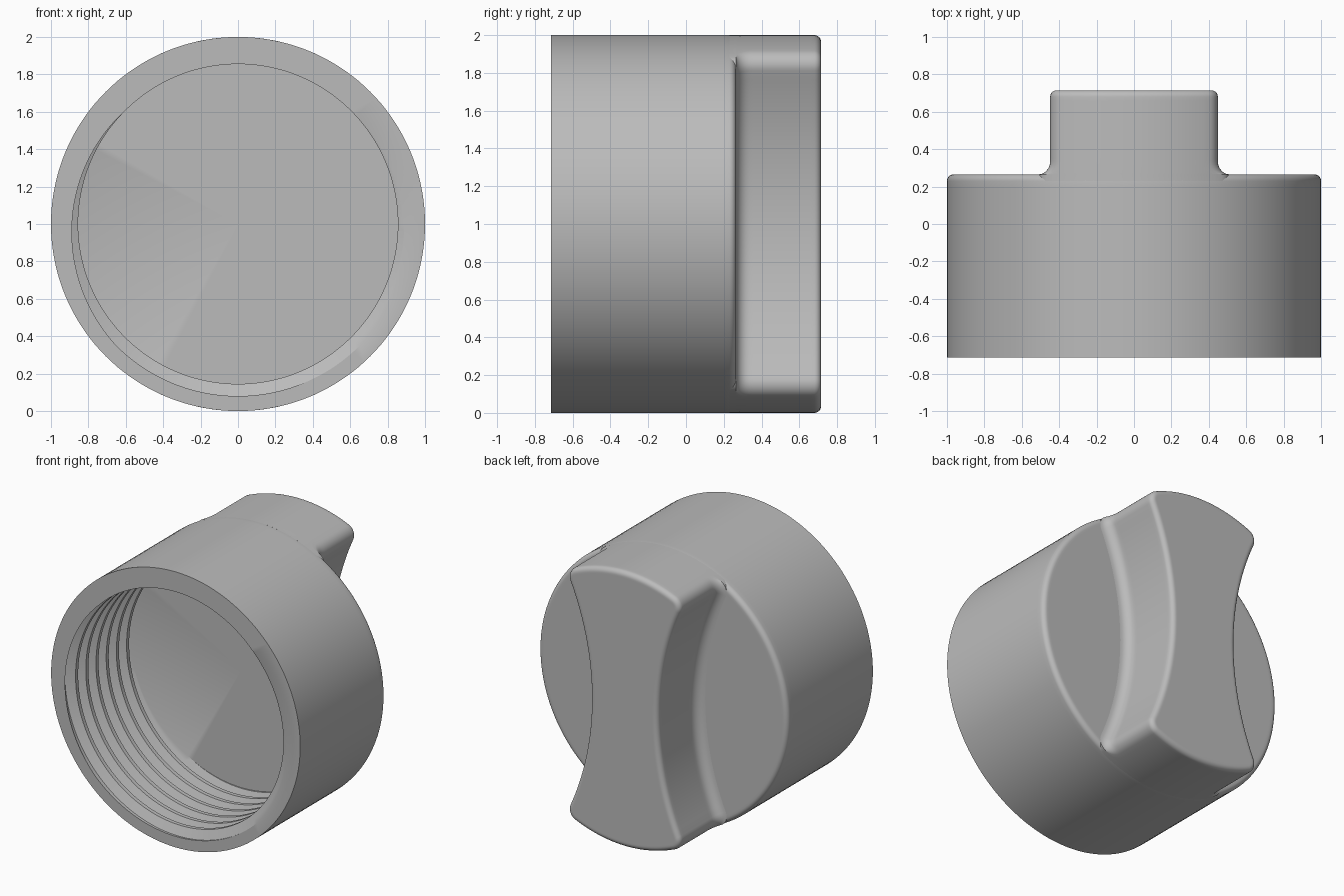
import bpy, bmesh, math
from math import sin, cos, pi, tau

if "Cube" in bpy.data.objects:
    bpy.data.objects.remove(bpy.data.objects["Cube"])

GREY = (0.5, 0.5, 0.5, 1)
mat = bpy.data.materials.new("plain grey")
mat.use_nodes = True
mat.diffuse_color = GREY
mat.node_tree.nodes["Principled BSDF"].inputs["Base Color"].default_value = GREY

FRONT, SHOULDER, BACK = -0.715, 0.265, 0.715
EDGE = 0.035      # rounding of the outer edges
STEPS = 6


def loft(name, rows, closed=False, cap=False):
    """Skin rows of equal point count, then weld and shade."""
    bm = bmesh.new()
    grid = [[bm.verts.new(p) for p in row] for row in rows]
    n = len(grid[0])
    for a, b in zip(grid, grid[1:]):
        for i in range(n if closed else n - 1):
            j = (i + 1) % n
            bm.faces.new((a[i], a[j], b[j], b[i]))
    if cap:
        bm.faces.new(grid[0])
        bm.faces.new(grid[-1])
    bmesh.ops.remove_doubles(bm, verts=bm.verts, dist=1e-5)
    bmesh.ops.recalc_face_normals(bm, faces=bm.faces)
    mesh = bpy.data.meshes.new(name)
    bm.to_mesh(mesh)
    bm.free()
    mesh.materials.append(mat)
    obj = bpy.data.objects.new(name, mesh)
    bpy.context.collection.objects.link(obj)
    bpy.ops.object.select_all(action='DESELECT')
    obj.select_set(True)
    bpy.context.view_layer.objects.active = obj
    bpy.ops.object.shade_smooth_by_angle(angle=math.radians(30))


# Cap body: turned shell with a helical thread in the bore
SEGS, PITCH, PER_TURN = 144, 0.117, 8
CREST, DEPTH, FLOOR = 0.855, 0.065, 0.04


def point(u, r, y):
    a = u * tau - pi / 2
    return (r * cos(a), y, 1 + r * sin(a))


def thread_point(u, k):
    y = FRONT + (k / PER_TURN - u) * PITCH
    y = min(max(y, FRONT), FLOOR)
    phase = ((y - FRONT) / PITCH + u) % 1
    wave = abs(phase - 0.5) * 2
    lift = min(max((wave - 0.25) * 2, 0), 1)
    return point(u, CREST + DEPTH * lift, y)


columns = [i / SEGS for i in range(SEGS + 1)]
shell = [(0, SHOULDER), (0.95, SHOULDER)]
for i in range(STEPS + 1):
    a = i / STEPS * pi / 2
    shell.append((1 - EDGE + EDGE * sin(a), SHOULDER - EDGE + EDGE * cos(a)))
shell += [(1, 0.2), (1, FRONT)]
rows = [[point(u, r, y) for u in columns] for r, y in shell]
turns = math.ceil(PER_TURN * ((FLOOR - FRONT) / PITCH + 1))
rows += [[thread_point(u, k) for u in columns] for k in range(turns + 1)]
rows.append([point(u, 0, FLOOR) for u in columns])
loft("cap_body", rows)

# Grip: bow-tie bar with hollow sides, round ends and a fillet at its foot
HOLLOW, WAIST, CORNER, FILLET = 2.0, 0.27, 0.08, 0.07
CX = HOLLOW + WAIST


def arc(cx, cz, r, a0, a1, n):
    return [(cx + r * cos(a0 + (a1 - a0) * i / n),
             cz + r * sin(a0 + (a1 - a0) * i / n)) for i in range(n + 1)]


def section(y, spread=0.0, inset=0.0):
    wall, end, c = HOLLOW - spread + inset, 1 - inset, CORNER - inset
    # Centre of the corner rounding touches both the end and the hollow side
    d, e = end - c, wall + c
    x = (d * d + CX * CX - e * e) / (2 * CX)
    z = math.sqrt(d * d - x * x)
    to_wall, to_end = math.atan2(-z, CX - x), math.atan2(z, x)
    quarter = arc(CX, 0, wall, pi, pi + to_wall, 16)
    quarter += arc(x, z, c, to_wall, to_end, 8)[1:]
    quarter += arc(0, 0, end, to_end, pi / 2, 12)[1:]
    half = quarter + [(-px, pz) for px, pz in quarter[-2::-1]]
    ring = half + [(px, -pz) for px, pz in half[-2:0:-1]]
    return [(px, y, 1 + pz) for px, pz in ring]


rows = [section(SHOULDER - EDGE, FILLET)]
for i in range(STEPS + 1):
    a = i / STEPS * pi / 2
    rows.append(section(SHOULDER + FILLET * (1 - cos(a)), FILLET * (1 - sin(a))))
rows.append(section(SHOULDER + FILLET + 0.02))
rows.append(section(BACK - EDGE - 0.02))
for i in range(STEPS + 1):
    a = i / STEPS * pi / 2
    rows.append(section(BACK - EDGE + EDGE * sin(a), 0, EDGE * (1 - cos(a))))
rows.append(section(BACK, 0, EDGE + 0.01))
loft("grip_handle", rows, closed=True, cap=True)
